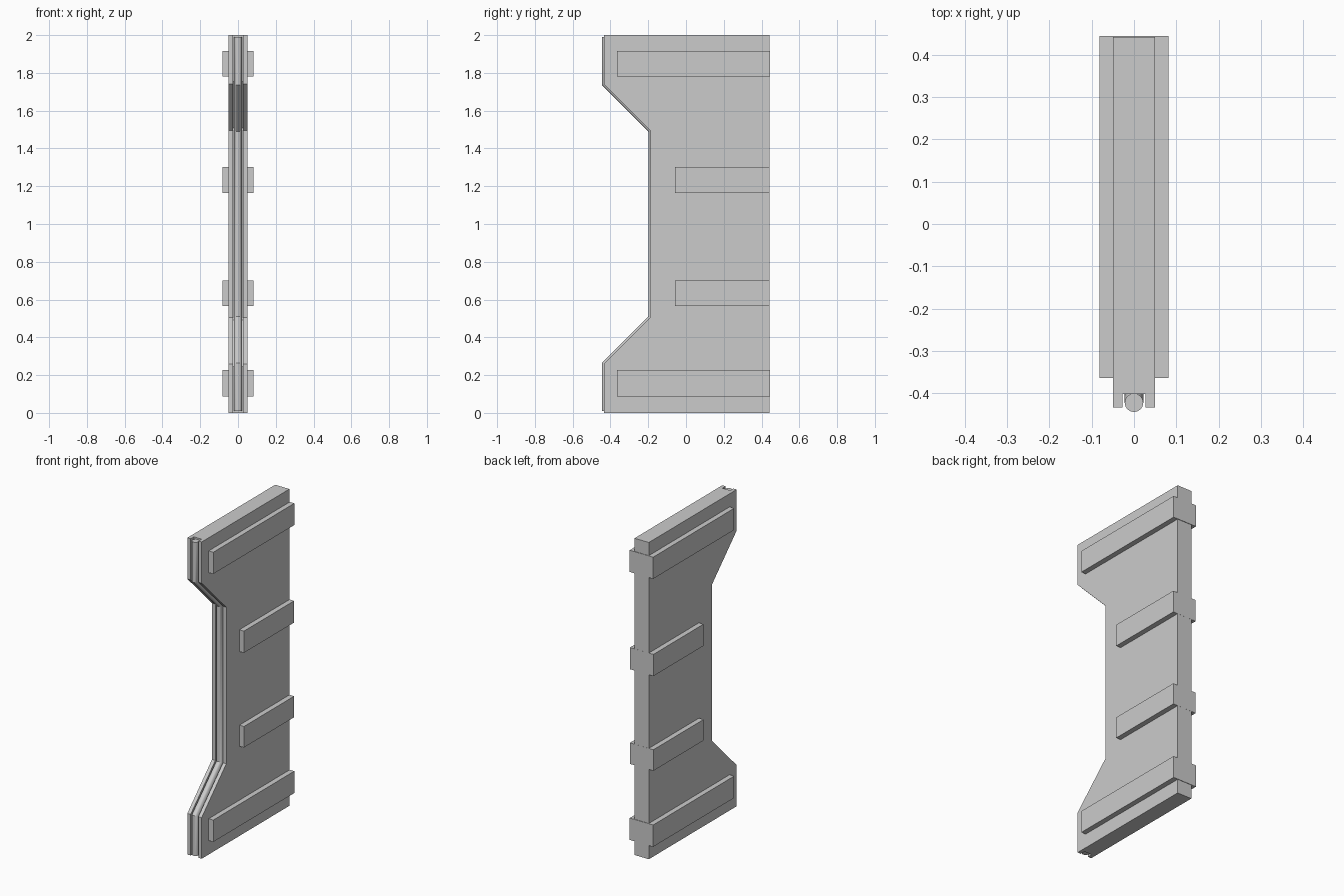
import bpy, bmesh, math

if "Cube" in bpy.data.objects:
    bpy.data.objects.remove(bpy.data.objects["Cube"])

BACK = 0.442
K = math.tan(math.radians(22.5))  # mitre slope at the 45 degree bends


def add_object(name, bm):
    bmesh.ops.recalc_face_normals(bm, faces=bm.faces)
    mesh = bpy.data.meshes.new(name)
    bm.to_mesh(mesh)
    bm.free()
    obj = bpy.data.objects.new(name, mesh)
    bpy.context.collection.objects.link(obj)
    return obj


def sweep(name, section, inset=0.0):
    """Sweep (x, depth) points up the notched front edge; depth None = straight back."""
    stations = [(-0.434, inset, 0), (-0.434, 0.26, -K), (-0.188, 0.506, -K),
                (-0.188, 1.494, K), (-0.434, 1.74, K), (-0.434, 2 - inset, 0)]
    bm = bmesh.new()
    rings = []
    for y, z, k in stations:
        rings.append([bm.verts.new((x, BACK, z) if d is None else (x, y + d, z + k * d))
                      for x, d in section])
    n = len(section)
    for a, b in zip(rings, rings[1:]):
        for i in range(n):
            j = (i + 1) % n
            bm.faces.new((a[i], a[j], b[j], b[i]))
    bm.faces.new(rings[0])
    bm.faces.new(rings[-1])
    return add_object(name, bm)


def box(name, lo, hi):
    bm = bmesh.new()
    bmesh.ops.create_cube(bm, size=1)
    for v in bm.verts:
        v.co = [lo[i] if v.co[i] < 0 else hi[i] for i in range(3)]
    return add_object(name, bm)


# Door panel with a channel along its front edge
half = [(0.027, 0.032), (0.027, 0), (0.05, 0), (0.05, None)]
sweep("door_panel", half + [(-x, d) for x, d in reversed(half)])

# Round seal lying in the channel
r = 0.022
seal = sweep("edge_seal", [(r * math.cos(i * math.tau / 16), 0.011 + r * math.sin(i * math.tau / 16))
                           for i in range(16)], 0.01)
bpy.context.view_layer.objects.active = seal
seal.select_set(True)
bpy.ops.object.shade_smooth_by_angle(angle=math.radians(30))

# Raised reinforcing bars, mirrored about mid height
for side in ("lower", "upper"):
    for part, front, back, z0, z1 in (("long_bar", -0.364, 0.445, 0.088, 0.226),
                                      ("short_bar", -0.058, 0.4425, 0.567, 0.70)):
        if side == "upper":
            z0, z1 = {"long_bar": (1.78, 1.917), "short_bar": (1.165, 1.302)}[part]
        box(f"{side}_{part}", (-0.082, front, z0), (0.082, back, z1))
